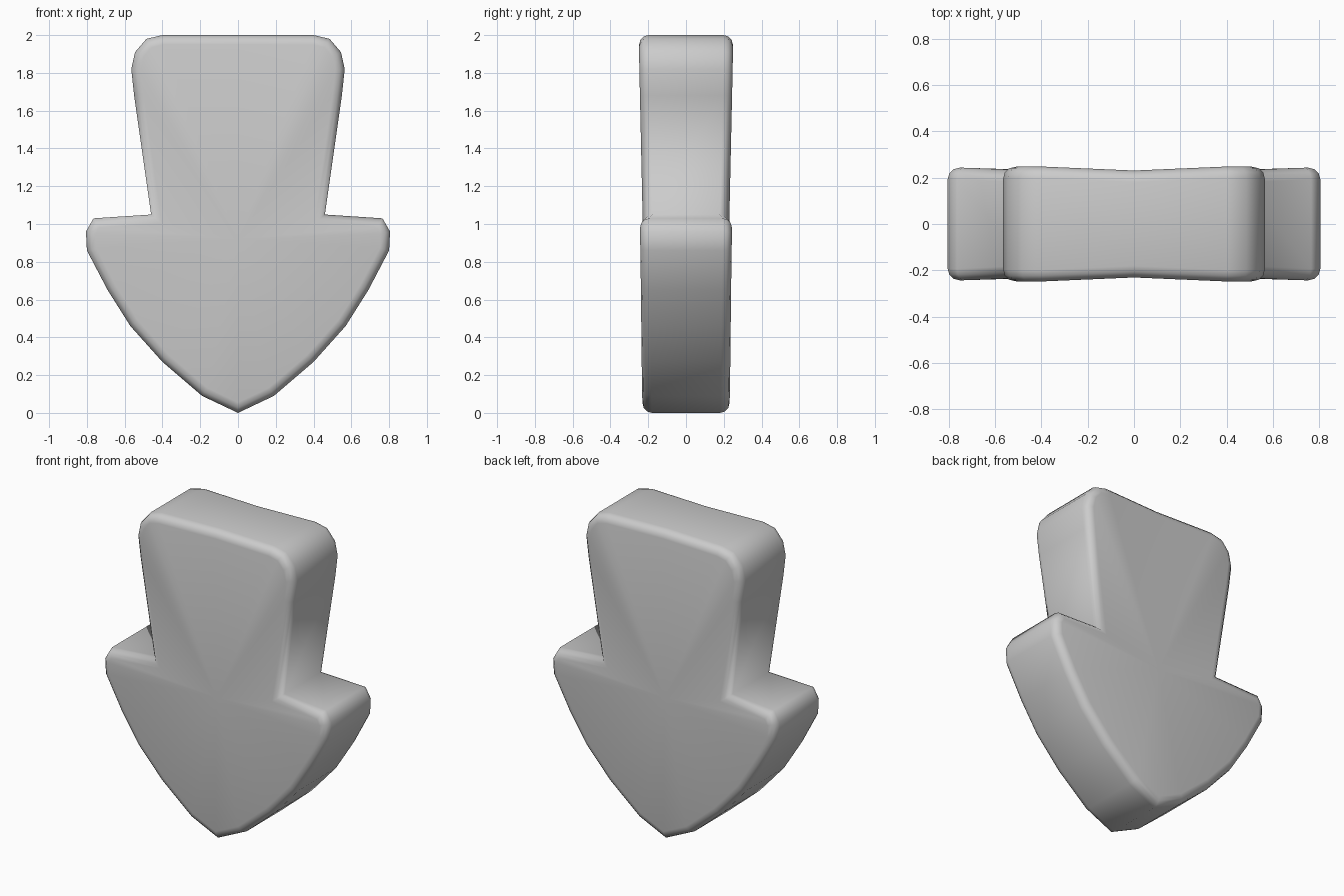
import bpy, bmesh, math
from mathutils import Vector

if "Cube" in bpy.data.objects:
    bpy.data.objects.remove(bpy.data.objects["Cube"])

# Right half of the outline: x, z, half thickness of the face near that point
half = [(0.19, 0.09, 0.233), (0.40, 0.27, 0.235), (0.57, 0.46, 0.237),
        (0.69, 0.65, 0.239), (0.80, 0.86, 0.242), (0.805, 0.96, 0.243),
        (0.765, 1.03, 0.243), (0.46, 1.05, 0.229), (0.55, 1.68, 0.244),
        (0.565, 1.82, 0.247), (0.545, 1.91, 0.248), (0.485, 1.98, 0.249),
        (0.40, 2.0, 0.248)]
outline = ([(0, 0, 0.231)] + half + [(0, 2.0, 0.231)]
           + [(-x, z, d) for x, z, d in reversed(half)])
n = len(outline)


def inset(i, amount):
    """Mitred inward offset of outline point i (outline is counter-clockwise)."""
    p, a, b = (Vector(outline[j % n][:2]) for j in (i, i - 1, i + 1))
    e1, e2 = (p - a).normalized(), (b - p).normalized()
    n1, n2 = Vector((-e1.y, e1.x)), Vector((-e2.y, e2.x))
    return p + (n1 + n2) * amount / (1 + n1.dot(n2))


bm = bmesh.new()
R = 0.05


def ring(side, angle):
    """One loop around the rounded rim; angle 0 is the side wall, 90 the face."""
    inward = R * (1 - math.cos(math.radians(angle)))
    back = R * (1 - math.sin(math.radians(angle)))
    loop = []
    for i, (_, _, d) in enumerate(outline):
        q = inset(i, inward)
        loop.append(bm.verts.new((q.x, side * (d - back), q.y)))
    return loop


# Rounded rim from the front face, over the side wall, to the back face
rings = [ring(-1, a) for a in (90, 60, 30, 0)] + [ring(1, a) for a in (0, 30, 60, 90)]
for r0, r1 in zip(rings, rings[1:]):
    for i in range(n):
        j = (i + 1) % n
        bm.faces.new((r0[i], r0[j], r1[j], r1[i]))

# Slightly dished front and back faces, fanned from the middle
for loop, side in ((rings[0], -1), (rings[-1], 1)):
    centre = bm.verts.new((0, side * 0.22, 0.92))
    for i in range(n):
        bm.faces.new((loop[i], loop[(i + 1) % n], centre))

bmesh.ops.recalc_face_normals(bm, faces=bm.faces)
for f in bm.faces:
    f.smooth = True
mesh = bpy.data.meshes.new("down_arrow")
bm.to_mesh(mesh)
bm.free()
bpy.context.collection.objects.link(bpy.data.objects.new("down_arrow", mesh))
